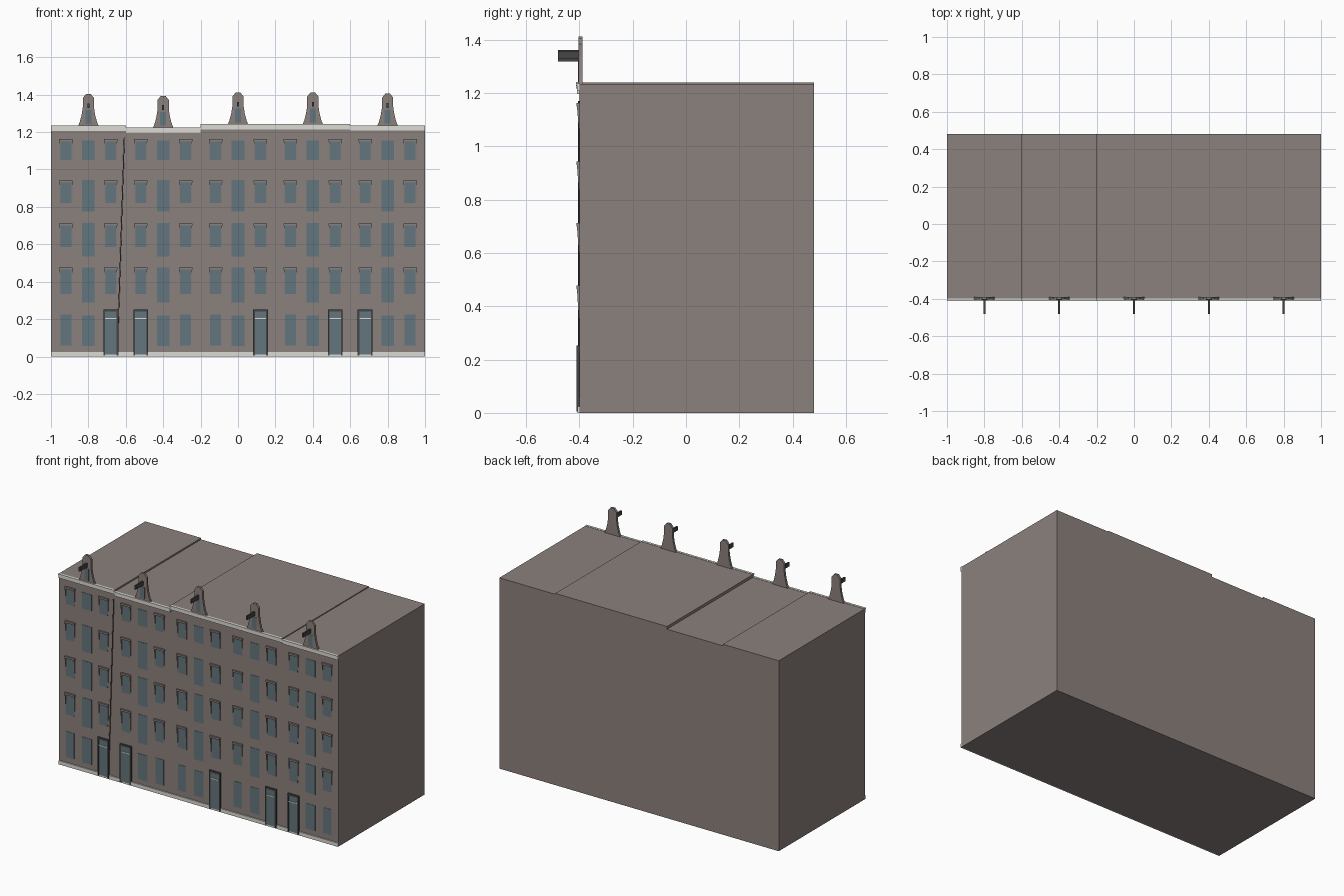
import bpy
import bmesh
from mathutils import Vector

cube = bpy.data.objects.get("Cube")
if cube:
    bpy.data.objects.remove(cube, do_unlink=True)


def material(name, r, g, b):
    m = bpy.data.materials.new(name)
    m.use_nodes = True
    m.diffuse_color = (r, g, b, 1)
    bsdf = next(n for n in m.node_tree.nodes if n.type == 'BSDF_PRINCIPLED')
    bsdf.inputs["Base Color"].default_value = (r, g, b, 1)
    return m


WALL = material("taupe_brick", 0.26, 0.22, 0.205)
TRIM = material("pale_stone", 0.72, 0.71, 0.66)
GLASS = material("blue_grey_glass", 0.125, 0.18, 0.205)
DARK = material("dark_timber", 0.06, 0.06, 0.06)

FRONT, BACK = -0.40, 0.48
HOUSE = 0.4


def finish(name, bm, mat):
    bmesh.ops.recalc_face_normals(bm, faces=bm.faces)
    mesh = bpy.data.meshes.new(name)
    bm.to_mesh(mesh)
    bm.free()
    mesh.materials.append(mat)
    obj = bpy.data.objects.new(name, mesh)
    bpy.context.collection.objects.link(obj)
    return obj


def add_box(bm, x0, x1, y0, y1, z0, z1, foot_y=None):
    """Box; foot_y moves the lower front edge to make a tapering wedge."""
    verts = bmesh.ops.create_cube(bm, size=1)["verts"]
    for v in verts:
        low_front = v.co.z < 0 and v.co.y < 0
        v.co = Vector((x1 if v.co.x > 0 else x0,
                       y1 if v.co.y > 0 else y0,
                       z1 if v.co.z > 0 else z0))
        if low_front and foot_y is not None:
            v.co.y = foot_y


def box(name, mat, *dims):
    bm = bmesh.new()
    add_box(bm, *dims)
    return finish(name, bm, mat)


def plate(bm, x, width, z0, z1, y=FRONT, depth=0.002):
    add_box(bm, x - width / 2, x + width / 2, y - depth, y + 0.001, z0, z1)


def surround(bm, x, z0, z1):
    """Projecting lintel with jambs that taper back into the wall."""
    add_box(bm, x - 0.036, x + 0.036, FRONT - 0.01, FRONT, z1, z1 + 0.012)
    for s in (-1, 1):
        a, b = sorted((x + s * 0.029, x + s * 0.034))
        add_box(bm, a, b, FRONT - 0.009, FRONT, z0, z1, FRONT - 0.001)


def gable(name, x, z):
    """Neck gable with flared shoulders and a chamfered top."""
    half = [(0.055, 0), (0.046, 0.022), (0.036, 0.06), (0.03, 0.10),
            (0.03, 0.15), (0.012, 0.172)]
    outline = half + [(-w, h) for w, h in reversed(half)]
    bm = bmesh.new()
    face = bm.faces.new([bm.verts.new((x + w, FRONT - 0.004, z + h))
                         for w, h in outline])
    ext = bmesh.ops.extrude_face_region(bm, geom=[face])["geom"]
    moved = [v for v in ext if isinstance(v, bmesh.types.BMVert)]
    bmesh.ops.translate(bm, verts=moved, vec=(0, 0.015, 0))
    return finish(name, bm, WALL)


# Floors: bottom and top of side windows, then of the middle window
FLOORS = [(0.06, 0.225, 0.055, 0.22),
          (0.335, 0.465, 0.29, 0.475),
          (0.585, 0.70, 0.535, 0.715),
          (0.82, 0.93, 0.775, 0.945),
          (1.05, 1.15, 1.05, 1.155)]
# Houses: roof height and side of the door
HOUSES = [(1.232, 1), (1.222, -1), (1.24, 1), (1.24, 1), (1.234, -1)]

for i, (roof, door_side) in enumerate(HOUSES):
    x = -0.8 + i * HOUSE
    x0, x1 = x - HOUSE / 2, x + HOUSE / 2
    tag = f"_{i + 1}"

    # House body, plinth and cornice
    box("house_body" + tag, WALL, x0, x1, FRONT, BACK, 0, roof)
    box("plinth" + tag, TRIM, x0, x1, FRONT - 0.007, FRONT, 0, 0.024)
    bm = bmesh.new()
    add_box(bm, x0, x1, FRONT - 0.008, FRONT, roof - 0.026, roof - 0.006)
    add_box(bm, x0, x1, FRONT - 0.013, FRONT + 0.002, roof - 0.006, roof + 0.002)
    finish("cornice" + tag, bm, TRIM)

    # Windows and their surrounds
    panes, frames = bmesh.new(), bmesh.new()
    for floor, (s0, s1, m0, m1) in enumerate(FLOORS):
        plate(panes, x, 0.068, m0, m1)
        for s in (-1, 1):
            if floor == 0 and s == door_side:
                continue
            plate(panes, x + s * 0.12, 0.058, s0, s1)
            if floor > 0:
                surround(frames, x + s * 0.12, s0, s1)
    finish("windows" + tag, panes, GLASS)
    finish("window_surrounds" + tag, frames, WALL)

    # Door with frame, transom bar and light above
    dx = x + door_side * 0.12
    bm = bmesh.new()
    for s in (-1, 1):
        a, b = sorted((dx + s * 0.03, dx + s * 0.04))
        add_box(bm, a, b, FRONT - 0.01, FRONT, 0.005, 0.25)
    add_box(bm, dx - 0.04, dx + 0.04, FRONT - 0.01, FRONT, 0.24, 0.252)
    finish("door_frame" + tag, bm, DARK)
    bm = bmesh.new()
    plate(bm, dx, 0.06, 0.01, 0.24, FRONT, 0.008)
    finish("door" + tag, bm, GLASS)
    box("door_transom" + tag, TRIM, dx - 0.03, dx + 0.03,
        FRONT - 0.011, FRONT, 0.2, 0.206)

    # Roof gable with hatch and hoisting beam
    gable("gable" + tag, x, roof)
    bm = bmesh.new()
    plate(bm, x, 0.032, roof + 0.012, roof + 0.085, FRONT - 0.004)
    finish("gable_hatch" + tag, bm, GLASS)
    box("hoist_beam" + tag, DARK, x - 0.005, x + 0.005,
        -0.48, FRONT, roof + 0.096, roof + 0.122)

# Leaning drainpipe between the first two houses
curve = bpy.data.curves.new("drainpipe", 'CURVE')
curve.dimensions = '3D'
curve.bevel_depth = 0.003
curve.bevel_resolution = 1
curve.use_fill_caps = True
curve.materials.append(DARK)
spline = curve.splines.new('POLY')
spline.points.add(1)
for point, co in zip(spline.points, [(-0.645, 0.03), (-0.608, 1.17)]):
    point.co = (co[0], FRONT - 0.002, co[1], 1)
pipe = bpy.data.objects.new("drainpipe", curve)
bpy.context.collection.objects.link(pipe)
